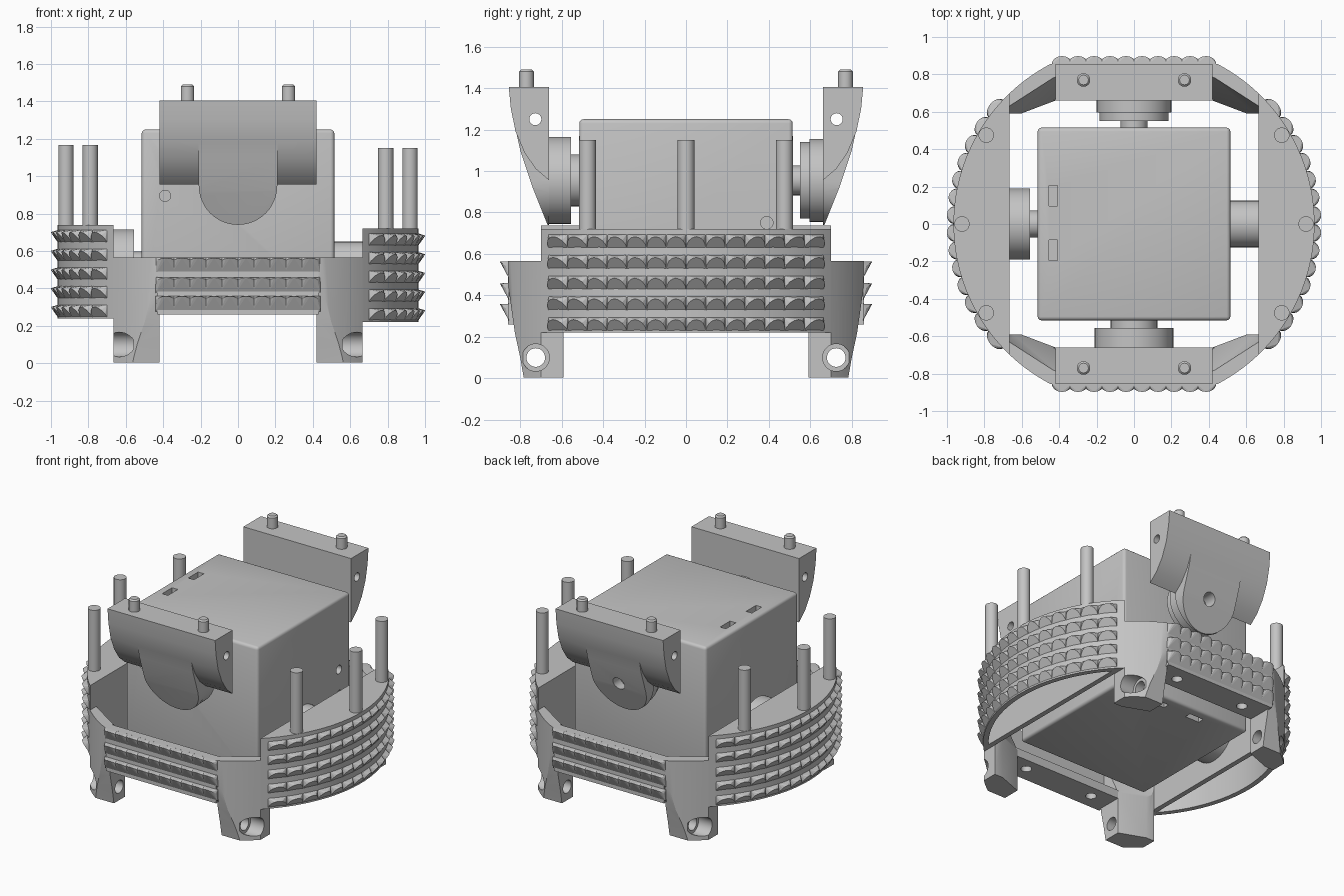
import bpy, bmesh
from math import pi, sin, cos, asin, sqrt, radians
from mathutils import Vector

if "Cube" in bpy.data.objects:
    bpy.data.objects.remove(bpy.data.objects["Cube"])

grey = bpy.data.materials.new("plain_grey")
grey.use_nodes = True
grey.diffuse_color = (0.55, 0.55, 0.55, 1)
grey.node_tree.nodes["Principled BSDF"].inputs["Base Color"].default_value = (0.55, 0.55, 0.55, 1)

R = 0.965       # outer radius of the side guards
INNER = 0.665   # inner edge of the frame


def make(name, bm):
    bmesh.ops.recalc_face_normals(bm, faces=bm.faces[:])
    me = bpy.data.meshes.new(name)
    bm.to_mesh(me)
    bm.free()
    me.materials.append(grey)
    ob = bpy.data.objects.new(name, me)
    bpy.context.collection.objects.link(ob)
    return ob


def prism(name, pts, axis, lo, hi):
    """Extrude a 2D outline along x, y or z."""
    bm = bmesh.new()
    def place(p, d):
        c = list(p)
        c.insert(axis, d)
        return bm.verts.new(c)
    face = bm.faces.new([place(p, lo) for p in pts])
    ext = bmesh.ops.extrude_face_region(bm, geom=[face])
    move = Vector((0, 0, 0))
    move[axis] = hi - lo
    bmesh.ops.translate(bm, vec=move, verts=[v for v in ext["geom"] if isinstance(v, bmesh.types.BMVert)])
    return make(name, bm)


def block(name, x0, x1, y0, y1, z0, z1):
    return prism(name, [(x0, y0), (x1, y0), (x1, y1), (x0, y1)], 2, z0, z1)


def rod(name, axis, a, b, r, lo, hi, n=32):
    pts = [(a + r * cos(2 * pi * i / n), b + r * sin(2 * pi * i / n)) for i in range(n)]
    return smooth(prism(name, pts, axis, lo, hi))


def activate(ob):
    bpy.ops.object.select_all(action="DESELECT")
    bpy.context.view_layer.objects.active = ob
    ob.select_set(True)


def smooth(ob):
    activate(ob)
    bpy.ops.object.shade_smooth_by_angle(angle=radians(30))
    return ob


def apply(ob, kind, **settings):
    mod = ob.modifiers.new(kind.lower(), kind)
    for key, value in settings.items():
        setattr(mod, key, value)
    activate(ob)
    bpy.ops.object.modifier_apply(modifier=mod.name)


def combine(ob, tool, op="DIFFERENCE"):
    apply(ob, "BOOLEAN", object=tool, operation=op, solver="EXACT")
    bpy.data.objects.remove(tool)


def mirror(ob, x, y):
    apply(ob, "MIRROR", use_axis=(x, y, False))


def teeth(name, cells, rows, out, height, root, tip):
    """Rows of teeth with a rounded lip running from root height to tip height."""
    bm = bmesh.new()
    for p, q in cells:
        p, q = Vector(p), Vector(q)
        along = (q - p) / 2
        normal = Vector((along.y, -along.x, 0)).normalized()
        for z in rows:
            mid = (p + q) / 2 - normal * 0.004 + Vector((0, 0, z))
            pts = [mid + s * along + Vector((0, 0, h)) for s in (-1, 1) for h in (0, height)]
            for i in range(1, 8):
                a = pi * i / 8
                lift = root + (tip - root) * sin(a)
                pts.append(mid - along * cos(a) + normal * sin(a) * out + Vector((0, 0, lift)))
            bmesh.ops.convex_hull(bm, input=[bm.verts.new(v) for v in pts])
    return make(name, bm)


def segment(name, x0, r, z0, z1, side):
    """Slice of a disc beyond x0."""
    a = asin(sqrt(r * r - x0 * x0) / r)
    pts = [(side * r * cos(-a + 2 * a * i / 40), r * sin(-a + 2 * a * i / 40)) for i in range(41)]
    return prism(name, pts, 2, z0, z1)


# Central housing with slots and small sockets
body = block("housing", -0.515, 0.515, -0.515, 0.515, 0.265, 1.25)
apply(body, "BEVEL", width=0.02, segments=3)
for d in (-0.14, 0.15):
    combine(body, block("top_slot_cutter", -0.455, -0.41, d - 0.055, d + 0.055, 1.19, 1.3))
    combine(body, block("bottom_slot_cutter", d - 0.055, d + 0.055, 0.41, 0.455, 0.2, 0.32))
for z in (0.895, 1.05):
    combine(body, rod("socket_cutter", 1, -0.39, z, 0.03, -0.555, -0.475))
for z in (0.575, 0.75):
    combine(body, rod("socket_cutter", 0, 0.39, z, 0.03, 0.475, 0.555))
smooth(body)

# Pivot discs and necks between housing and frame
rod("left_pivot", 0, 0, 0.525, 0.125, 0.51, INNER + 0.01)
rod("right_pivot_disc", 0, 0, 0.525, 0.19, -INNER - 0.01, -0.555, 48)
rod("right_pivot_neck", 0, 0, 0.525, 0.072, -0.556, -0.51)
rod("front_pivot_disc", 1, 0, 0.955, 0.21, -INNER, -0.555, 48)
rod("front_pivot_neck", 1, 0, 0.955, 0.125, -0.556, -0.51)
rod("back_pivot_disc", 1, 0, 0.955, 0.2, 0.595, INNER, 48)
rod("back_pivot_step", 1, 0, 0.955, 0.185, 0.55, 0.6, 48)
rod("back_pivot_neck", 1, 0, 0.955, 0.072, 0.51, 0.551)

# Side guards: hollow disc slices with teeth on flat strips, and upright pegs
for side, label, lift in ((1, "left", 0), (-1, "right", 0.018)):
    guard = segment(label + "_guard", INNER, R, 0.22 + lift, 0.72 + lift, side)
    combine(guard, segment("hollow_cutter", INNER + 0.035, R - 0.035, 0.1, 0.67 + lift, side))
    smooth(guard)
    step = 2 * 0.665 / 14
    edge = [-0.665 + step * i for i in range(15)]
    ring = [(side * sqrt(R * R - y * y), y, lift) for y in edge]
    cells = list(zip(ring, ring[1:]))
    if side < 0:
        cells = [(q, p) for p, q in cells]
    teeth(label + "_guard_teeth", cells, [0.225 + 0.1 * i for i in range(5)], 0.042, 0.07, 0, 0.058)
    for i, (x, y) in enumerate(((0.79, -0.475), (0.92, 0), (0.79, 0.475))):
        rod(f"{label}_peg_{i + 1}", 2, side * x, y, 0.041, 0.7 + lift, 1.15 + lift)

# Front and back cross bars: thin wall on a bolted flange
bar_section = [(-0.858, 0.26), (-0.66, 0.26), (-0.66, 0.32), (-0.8, 0.34), (-0.8, 0.565), (-0.858, 0.565)]
bar = prism("cross_bars", bar_section, 0, -0.43, 0.43)
for x in (-0.27, 0.27):
    combine(bar, rod("bolt_cutter", 2, x, -0.75, 0.035, 0.2, 0.3, 24))
mirror(bar, False, True)
xs = [-0.385 + 0.0856 * i for i in range(10)]
for side, label in ((-1, "front"), (1, "back")):
    cells = [((x + side * 0.055, side * 0.857, 0), (x - side * 0.055, side * 0.857, 0)) for x in xs]
    if side < 0:
        cells = [(p, q) for p, q in cells]
    teeth(label + "_bar_teeth", cells, (0.275, 0.375, 0.48), 0.045, 0.085, 0.05, 0.083)

# Four corner legs, leaning inward toward the foot, scooped out inside
outer = [(0.445 + 0.022 * i, -sqrt(R * R - (0.445 + 0.022 * i) ** 2)) for i in range(11)]
plan = [(0.42, -0.66), (0.42, -0.858)] + outer + [(0.665, -0.592), (0.6, -0.592)]
leg = prism("corner_legs", plan, 2, 0.005, 0.565)
lean = [(-1.1, -0.1), (-0.765, -0.1), (-0.8, 0.1), (-0.826, 0.22), (-0.846, 0.36), (-0.87, 0.55), (-1.1, 0.55)]
combine(leg, prism("lean_cutter", lean, 0, 0.3, 0.8))
scoop = bmesh.new()
for z, near, far in ((0.6, -0.81, -0.63), (0.3, -0.665, -0.56)):
    for x, y in ((0.4, near), (0.68, far), (0.68, -0.5), (0.4, -0.5)):
        scoop.verts.new((x, y, z))
bmesh.ops.convex_hull(scoop, input=scoop.verts[:])
combine(leg, make("scoop_cutter", scoop))
combine(leg, rod("foot_hole_cutter", 0, -0.725, 0.1, 0.045, 0.3, 0.8))
combine(leg, rod("counterbore_cutter", 0, -0.725, 0.1, 0.066, 0.56, 0.8))
mirror(leg, True, True)
smooth(leg)

# Front and back uprights: curved wings with a rounded tongue
wing_curve = [(-0.66, 1.405), (-0.855, 1.405), (-0.845, 1.3), (-0.822, 1.19),
              (-0.78, 1.09), (-0.725, 1.01), (-0.66, 0.955)]
tongue_curve = [(-0.66, 1.405), (-0.853, 1.405), (-0.835, 1.26), (-0.8, 1.1),
                (-0.74, 0.92), (-0.668, 0.74), (-0.66, 0.735)]
round_end = [(0.21 * cos(a), 0.95 + 0.21 * sin(a)) for a in [pi + pi * i / 24 for i in range(25)]]
tongue_face = round_end + [(0.21, 1.45), (-0.21, 1.45)]
for side, label in ((-1, "front"), (1, "back")):
    def flip(pts):
        return [(-side * y, z) for y, z in pts]
    wings = prism(label + "_wings", flip(wing_curve), 0, -0.42, 0.42)
    tongue = prism(label + "_tongue", flip(tongue_curve), 0, -0.3, 0.3)
    combine(tongue, prism("tongue_shape", tongue_face, 1, side * 0.6, side * 0.95), "INTERSECT")
    combine(wings, tongue, "UNION")
    combine(wings, rod("cross_hole_cutter", 0, side * 0.727, 1.25, 0.029, -0.5, 0.5, 24))
    if side > 0:
        combine(wings, rod("axle_hole_cutter", 1, 0, 0.95, 0.045, 0.62, 0.95, 24))
    smooth(wings)
    for x, hand in ((-0.27, "right"), (0.27, "left")):
        stud = rod(f"{label}_{hand}_stud", 2, x, side * 0.77, 0.036, 1.38, 1.49, 24)
        apply(stud, "BEVEL", width=0.01, segments=1)
